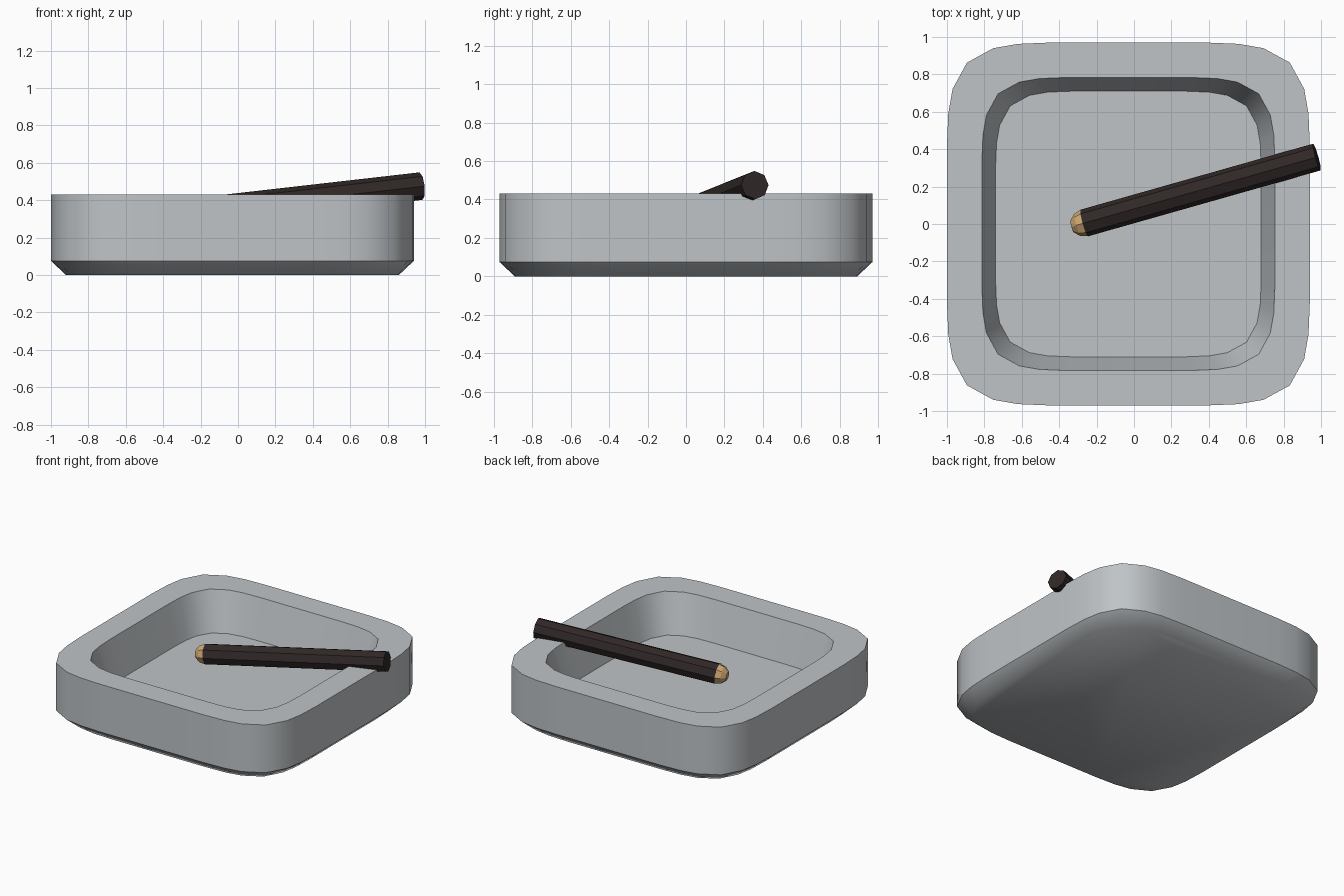
import bpy, bmesh, math
from mathutils import Vector

cube = bpy.data.objects.get("Cube")
if cube:
    bpy.data.objects.remove(cube, do_unlink=True)


def material(name, color):
    mat = bpy.data.materials.new(name)
    mat.use_nodes = True
    mat.diffuse_color = (*color, 1)
    mat.node_tree.nodes["Principled BSDF"].inputs["Base Color"].default_value = (*color, 1)
    return mat


def loft(name, rings, mat, smooth_angle=None):
    """Join rings of points with quads and close both ends."""
    bm = bmesh.new()
    loops = [[bm.verts.new(p) for p in ring] for ring in rings]
    for a, b in zip(loops, loops[1:]):
        for i in range(len(a)):
            j = (i + 1) % len(a)
            bm.faces.new((a[i], a[j], b[j], b[i]))
    bm.faces.new(loops[0][::-1])
    bm.faces.new(loops[-1])
    bmesh.ops.recalc_face_normals(bm, faces=bm.faces)
    mesh = bpy.data.meshes.new(name)
    bm.to_mesh(mesh)
    bm.free()
    mesh.materials.append(mat)
    obj = bpy.data.objects.new(name, mesh)
    bpy.context.collection.objects.link(obj)
    if smooth_angle:
        bpy.ops.object.select_all(action='DESELECT')
        obj.select_set(True)
        bpy.context.view_layer.objects.active = obj
        bpy.ops.object.shade_smooth_by_angle(angle=math.radians(smooth_angle))
    return obj


grey = material("Grey Ceramic", (0.52, 0.55, 0.57))
brown = material("Dark Brown", (0.03, 0.021, 0.02))
tan = material("Tan", (0.62, 0.39, 0.17))

# Rounded square outline: one eighth mirrored, then turned into four corners
eighth = [(0.97, 0.42), (0.963, 0.59), (0.94, 0.722)]
corner = eighth + [(0.863, 0.863)] + [(y, x) for x, y in reversed(eighth)]
outline = []
for _ in range(4):
    outline += corner
    corner = [(-y, x) for x, y in corner]


def tray_ring(half, z):
    s = half / 0.97
    return [(x * s - 0.03, y * s, z) for x, y in outline]


# Tray: chamfered foot, upright wall, flat rim, sloped inner wall, floor
profile = [(0.89, 0), (0.97, 0.075), (0.97, 0.43), (0.783, 0.43), (0.71, 0.145)]
loft("tray", [tray_ring(h, z) for h, z in profile], grey, 45)

# Leaning eight-sided stick with a rounded tip
tip = Vector((-0.267, 0.005, 0.333))
end = Vector((0.978, 0.358, 0.475))
axis = (end - tip).normalized()
side = axis.cross(Vector((0, 0, 1))).normalized()
up = side.cross(axis)


def stick_ring(center, radius):
    angles = [math.tau * i / 8 for i in range(8)]
    return [center + radius * (math.cos(a) * side + math.sin(a) * up) for a in angles]


loft("stick_body", [stick_ring(tip, 0.074), stick_ring(end, 0.074)], brown)
tip_profile = [(0, 0.073), (0.037, 0.062), (0.068, 0.032)]
loft("stick_tip", [stick_ring(tip - axis * d, r) for d, r in tip_profile], tan)
